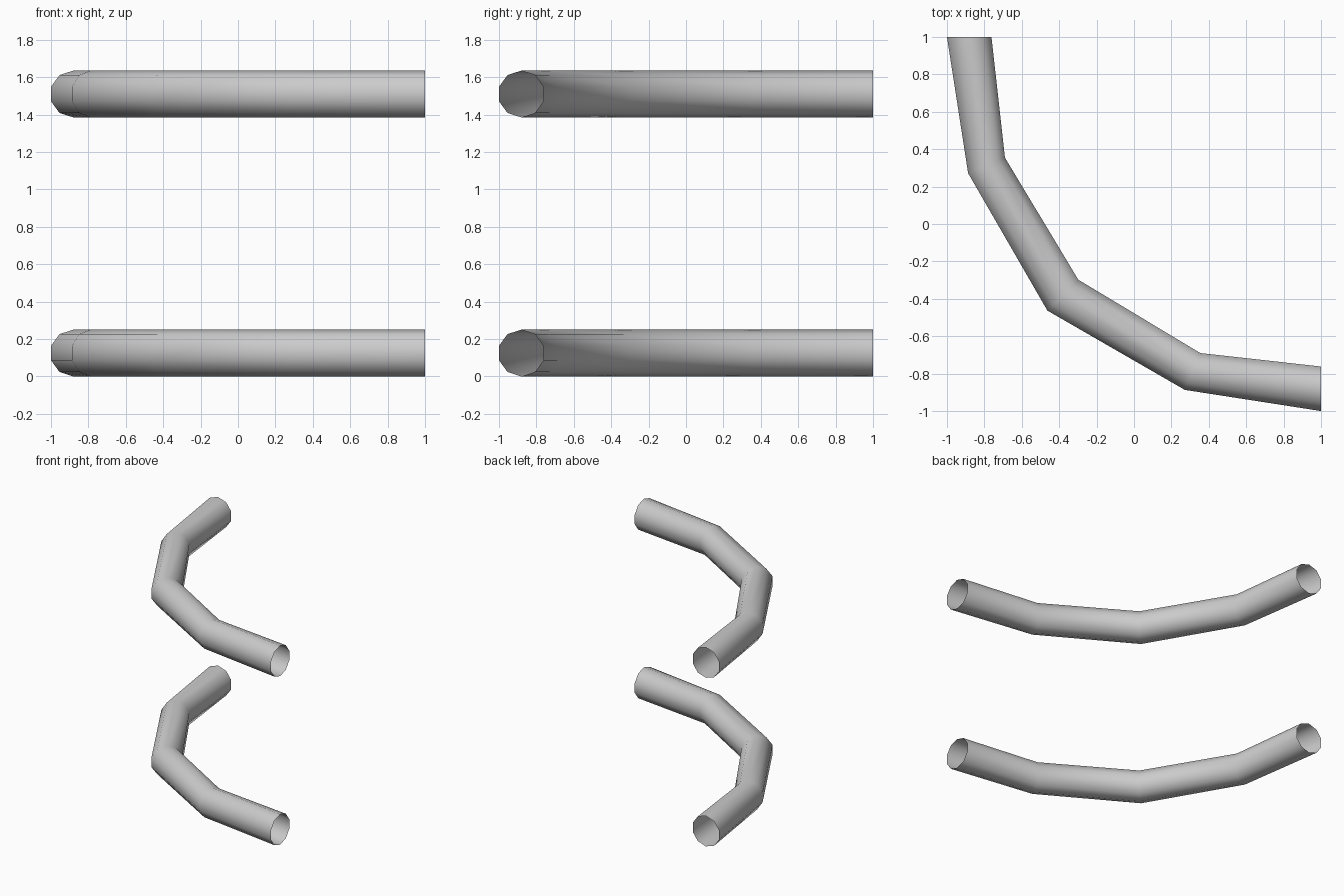
import bpy, bmesh
from math import sin, cos, radians
from mathutils import Vector

if "Cube" in bpy.data.objects:
    bpy.data.objects.remove(bpy.data.objects["Cube"])

SIDES, R = 10, 0.125

# Outer and inner rail edge at each mitre joint (plan view), first half up to the corner
half = [((-1.0, 1.0), (-0.762, 1.0)),
        ((-0.887, 0.272), (-0.69, 0.355)),
        ((-0.463, -0.463), (-0.298, -0.298))]
# Second half is the first mirrored across the diagonal
swap = lambda p: (p[1], p[0])
joints = half + [(swap(o), swap(i)) for o, i in reversed(half[:-1])]

# Open-ended bent tube
bm = bmesh.new()
rings = []
for outer, inner in joints:
    o, i = Vector((*outer, 0)), Vector((*inner, 0))
    mid, arm = (o + i) / 2, (i - o) / 2 / cos(radians(18))
    ring = []
    for k in range(SIDES):
        a = radians(90 + 360 * k / SIDES)
        ring.append(bm.verts.new(mid + arm * cos(a) + Vector((0, 0, R * sin(a)))))
    rings.append(ring)
for r0, r1 in zip(rings, rings[1:]):
    for k in range(SIDES):
        n = (k + 1) % SIDES
        bm.faces.new((r0[k], r0[n], r1[n], r1[k])).smooth = True

# Make the normals point outwards: the top faces must look up
bm.normal_update()
top = max(bm.faces, key=lambda f: f.calc_center_median().z)
if top.normal.z < 0:
    bmesh.ops.reverse_faces(bm, faces=bm.faces[:])
mesh = bpy.data.meshes.new("curved_rail")
bm.to_mesh(mesh)
bm.free()

# Lower and upper rail share the tube
for name, z in (("lower_rail", R), ("upper_rail", 1.51)):
    rail = bpy.data.objects.new(name, mesh)
    rail.location.z = z
    bpy.context.collection.objects.link(rail)
